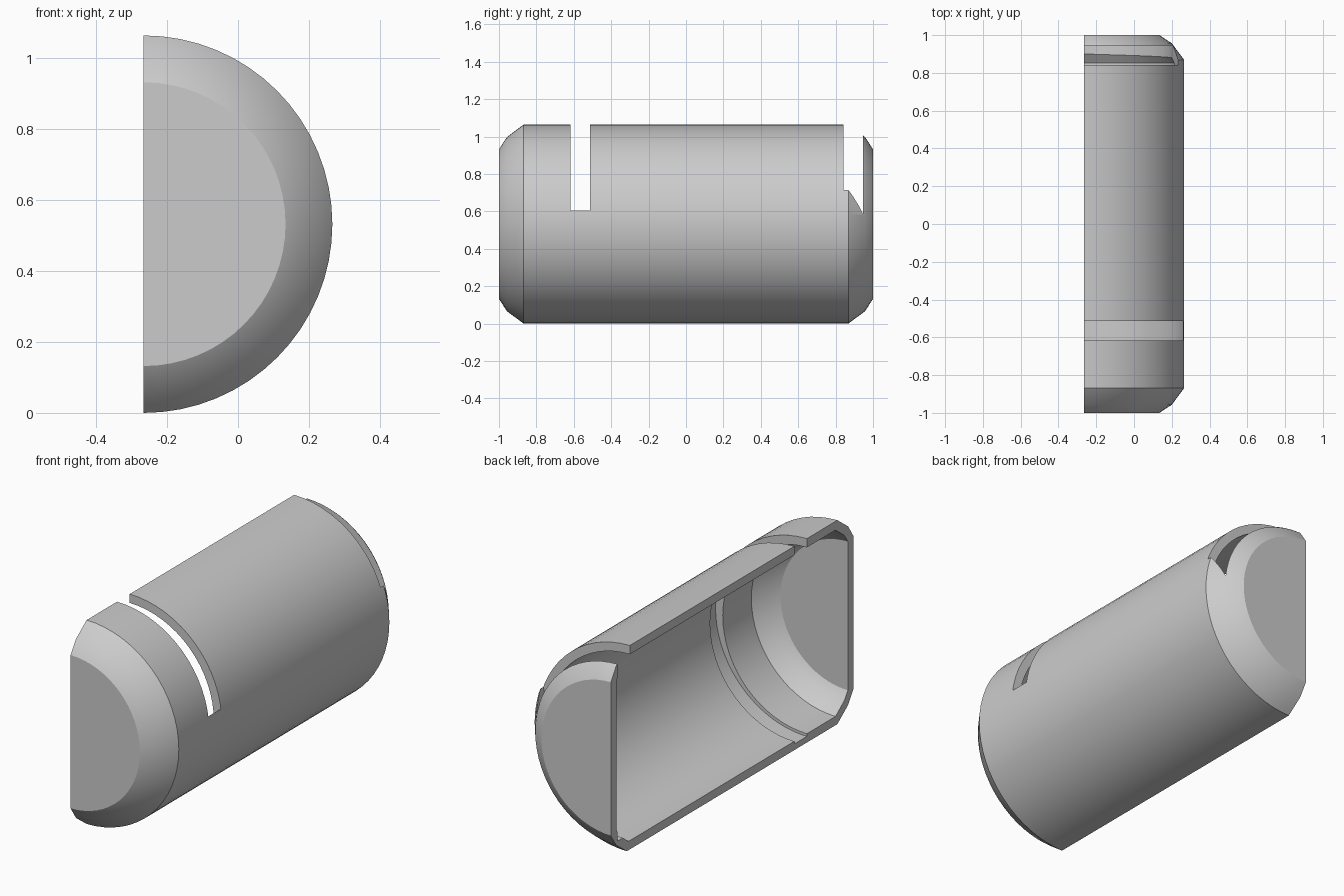
import bpy, bmesh, math

if "Cube" in bpy.data.objects:
    bpy.data.objects.remove(bpy.data.objects["Cube"])

R = 0.532                  # shell radius
CX, CZ = -R / 2, R         # axis of the half cylinder (runs along y)
T = 0.046                  # wall thickness
SEG = 32                   # steps per half turn

grey = bpy.data.materials.new("light_grey")
grey.diffuse_color = (0.6, 0.6, 0.6, 1)
grey.use_nodes = True
grey.node_tree.nodes["Principled BSDF"].inputs["Base Color"].default_value = grey.diffuse_color


def make_object(name, bm):
    bmesh.ops.recalc_face_normals(bm, faces=bm.faces)
    me = bpy.data.meshes.new(name)
    bm.to_mesh(me)
    bm.free()
    me.materials.append(grey)
    ob = bpy.data.objects.new(name, me)
    bpy.context.collection.objects.link(ob)
    return ob


def sections(name, rings):
    """Skin rings of (x, y, z) points and cap both ends."""
    bm = bmesh.new()
    vs = [[bm.verts.new((CX + x, y, CZ + z)) for x, y, z in r] for r in rings]
    n = len(vs[0])
    for a, b in zip(vs, vs[1:]):
        for i in range(n):
            j = (i + 1) % n
            bm.faces.new((a[i], a[j], b[j], b[i]))
    bm.faces.new(vs[0])
    bm.faces.new(vs[-1])
    return make_object(name, bm)


def arc(y, r, half):
    n = SEG if half else 2 * SEG
    return [(r * math.cos(a), y, r * math.sin(a)) for a in
            (-math.pi / 2 + math.pi * i / SEG for i in range(n + (1 if half else 0)))]


def slot(name, y0, y1, right_side):
    """Slab cutter from the right half of a symmetric outline."""
    pts = right_side + [(-x, z) for x, z in reversed(right_side) if x > 1e-6]
    return sections(name, [[(x, y, z) for x, z in pts] for y in (y0, y1)])


# Half capsule body with two-step chamfered ends
outer = [(1.0, R - 0.132), (0.957, R - 0.066), (0.868, R)]
inner = [(1.0 - T, R - 0.132 - 0.012), (0.927, R - 0.066 - 0.036), (0.853, R - T)]


def mirrored(p):
    return [(-y, r) for y, r in p] + [(y, r) for y, r in reversed(p)]


body = sections("half_capsule_shell", [arc(y, r, True) for y, r in mirrored(outer)])

# Hollow, front slot (groove below, open above) and rear slot cutters
hollow = sections("hollow_cutter", [arc(y, r, False) for y, r in mirrored(inner)])

low = [(0.527 * math.cos(a), 0.027 + 0.527 * math.sin(a)) for a in
       (-math.pi / 2 + math.radians(95) * i / 30 for i in range(31))]
low[0] = (0, low[0][1])
front = slot("front_slot_cutter", -0.617, -0.513,
             low + [(0.7, 0.073), (0.7, 0.8)])

low = []
for i in range(31):
    a = -math.pi / 2 + math.pi / 2 * i / 30
    r = 0.45 + 0.016 * i / 30
    low.append((r * math.cos(a) if i else 0, r * math.sin(a)))
rear = slot("rear_slot_cutter", 0.843, 0.946,
            low + [(0.472, 0.06), (0.4985, 0.18), (0.62, 0.8)])

bpy.context.view_layer.objects.active = body
body.select_set(True)
for cutter in (hollow, front, rear):
    cutter.hide_render = True
    m = body.modifiers.new(cutter.name, 'BOOLEAN')
    m.operation = 'DIFFERENCE'
    m.solver = 'EXACT'
    m.object = cutter
    bpy.ops.object.modifier_apply(modifier=m.name)
    bpy.data.objects.remove(cutter)

bpy.ops.object.shade_smooth_by_angle(angle=math.radians(30))
